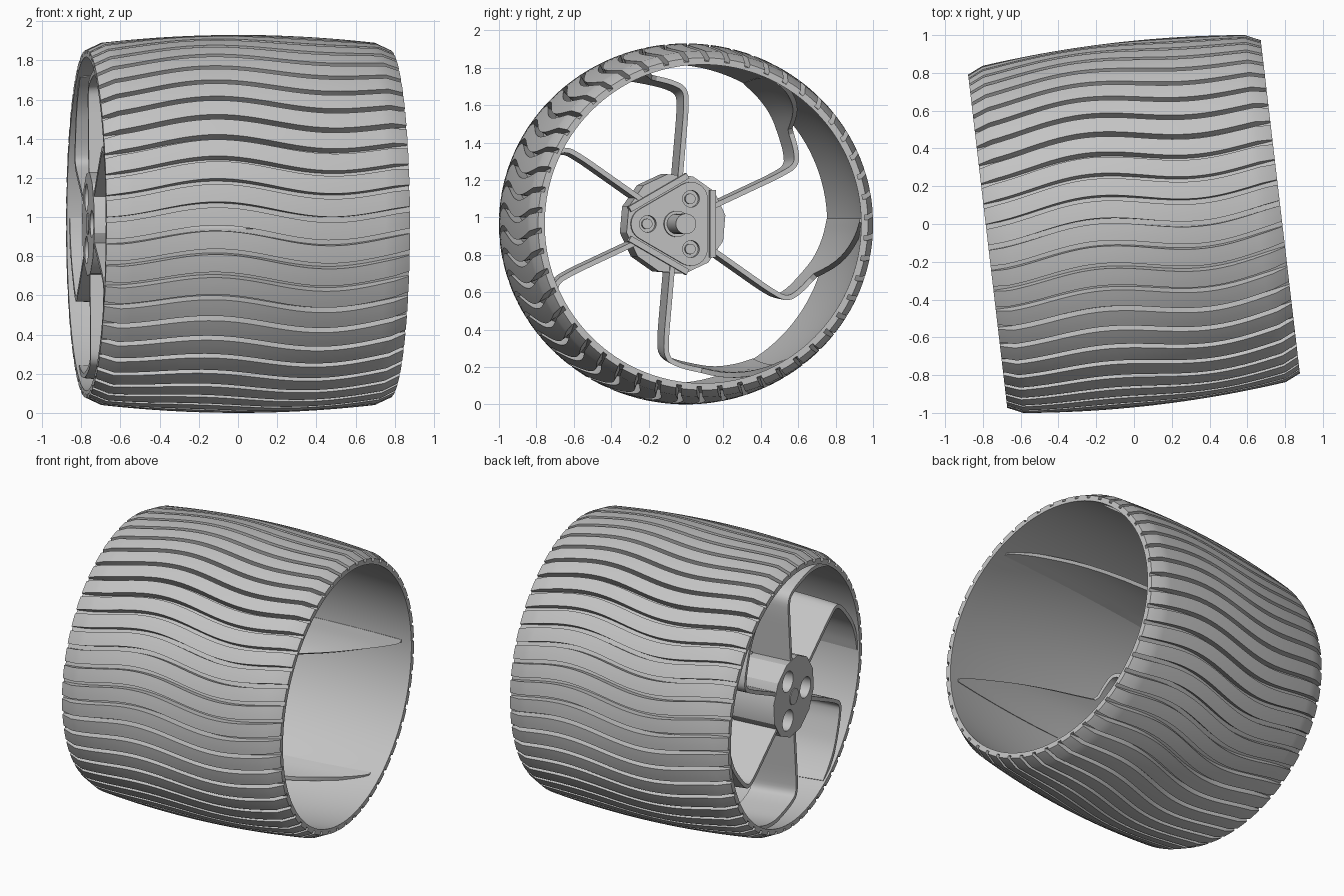
import bpy, bmesh
from math import sin, cos, pi, radians, hypot
from mathutils import Matrix, Vector

cube = bpy.data.objects.get("Cube")
if cube:
    bpy.data.objects.remove(cube, do_unlink=True)

HALF = 0.78       # half width of the wheel
LUGS = 50
SPOKES = 6
PLACE = Matrix.Translation((0, 0, 0.965)) @ Matrix.Rotation(radians(6.7), 4, 'Z')

grey = bpy.data.materials.new("plain grey")
grey.use_nodes = True
grey.diffuse_color = (0.55, 0.55, 0.55, 1)
for node in grey.node_tree.nodes:
    if node.type == 'BSDF_PRINCIPLED':
        node.inputs["Base Color"].default_value = grey.diffuse_color


def polar(s, r, a):
    """Point at s along the axle, radius r and angle a around it."""
    return Vector((s, r * cos(a), r * sin(a)))


def add_loft(bm, rings, wrap=False):
    """Skin closed rings of points; cap the ends or wrap round."""
    rows = [[bm.verts.new(p) for p in ring] for ring in rings]
    n = len(rows[0])
    pairs = list(zip(rows, rows[1:]))
    if wrap:
        pairs.append((rows[-1], rows[0]))
    for a, b in pairs:
        for i in range(n):
            j = (i + 1) % n
            bm.faces.new((a[i], a[j], b[j], b[i]))
    if not wrap:
        bm.faces.new(rows[0])
        bm.faces.new(rows[-1])


def shade(mesh):
    mesh.shade_smooth()
    mesh.set_sharp_from_angle(angle=radians(30))


def finish(name, bm):
    bmesh.ops.recalc_face_normals(bm, faces=bm.faces[:])
    mesh = bpy.data.meshes.new(name)
    bm.to_mesh(mesh)
    bm.free()
    mesh.transform(PLACE)
    mesh.materials.append(grey)
    shade(mesh)
    obj = bpy.data.objects.new(name, mesh)
    bpy.context.scene.collection.objects.link(obj)
    return obj


def add_cylinder(bm, s0, s1, r, sides=32, y=0, z=0, turn=0):
    add_loft(bm, [[polar(s, r, turn + 2 * pi * i / sides) + Vector((0, y, z))
                   for i in range(sides)] for s in (s0, s1)])


# Barrel profile of the rim, and the crown of the tread
def rim_radius(s):
    return 0.87 + 0.04 * (1 - (s / HALF) ** 2)


def tread_radius(s):
    if abs(s) > 0.7:
        return 0.925 - 0.037 * (abs(s) - 0.7) / (HALF - 0.7)
    return 0.925 + 0.04 * (1 - (s / 0.7) ** 2)


# Rim: thin barrel shell
WALL = 0.018
steps = [-HALF + 2 * HALF * i / 16 for i in range(17)]
bm = bmesh.new()
rings = []
for k in range(120):
    a = 2 * pi * k / 120
    rings.append([polar(s, rim_radius(s), a) for s in steps] +
                 [polar(s, rim_radius(s) - WALL, a) for s in reversed(steps)])
add_loft(bm, rings, wrap=True)
finish("rim", bm)

# Tread: wavy lugs running across the rim
stations = [-HALF] + [-0.7 + 1.4 * i / 28 for i in range(29)] + [HALF]
pitch = 2 * pi / LUGS
half_lug = (pitch - 0.03) / 2
bm = bmesh.new()
for k in range(LUGS):
    rings = []
    for s in stations:
        mid = k * pitch - 0.04 * cos(2 * pi * (s + 0.22) / 1.18)
        angles = [mid + half_lug * t for t in (-1, -0.33, 0.33, 1)]
        low = rim_radius(s) - 0.008
        rings.append([polar(s, tread_radius(s), a) for a in angles] +
                     [polar(s, low, a) for a in reversed(angles)])
    add_loft(bm, rings)
finish("tread_lugs", bm)


# Spokes: deep strips that bend round and melt into the rim
def soften(points, rounds=2):
    for _ in range(rounds):
        out = [points[0]]
        for p, q in zip(points, points[1:]):
            out += [p.lerp(q, 0.25), p.lerp(q, 0.75)]
        points = out + [points[-1]]
    return points


path = soften([Vector(p) for p in (
    (0.22, 0), (0.45, 0), (0.6, 0), (0.7, 0.01), (0.73, 0.08), (0.745, 0.18),
    (0.755, 0.3), (0.73, 0.42), (0.69, 0.515))])
START = -0.765
DEPTH_STEPS = 8


def spoke_ring(i, turn):
    p = path[i]
    along = (path[min(i + 1, len(path) - 1)] - path[max(i - 1, 0)]).normalized()
    side = Vector((-along.y, along.x)) * 0.013
    depth = 0.32 + 1.15 * min(1, max(0, (hypot(p.x, p.y) - 0.77) / 0.085))
    ring = []
    for sign in (1, -1):
        q = p + side * sign
        edge = []
        for j in range(DEPTH_STEPS + 1):
            s = START + depth * j / DEPTH_STEPS
            grow = (rim_radius(s) - WALL) / (rim_radius(START) - WALL)
            edge.append(Vector((s, (q.x * cos(turn) - q.y * sin(turn)) * grow,
                                (q.x * sin(turn) + q.y * cos(turn)) * grow)))
        ring += edge if sign > 0 else edge[::-1]
    return ring


bm = bmesh.new()
for k in range(SPOKES):
    turn = radians(25) + 2 * pi * k / SPOKES
    add_loft(bm, [spoke_ring(i, turn) for i in range(len(path))])
finish("spokes", bm)

# Hub body and the raised mounting plate on its inner side
CORNERS = [radians(a) for a in (60, 180, 300)]
BOLT_RADIUS = 0.155
bm = bmesh.new()
add_cylinder(bm, -0.77, -0.46, 0.27, sides=12, turn=radians(10))
hub = finish("hub", bm)

outline = []
for c in CORNERS:
    centre = polar(0, BOLT_RADIUS, c)
    outline += [centre + polar(0, 0.09, c + radians(t)) for t in range(-60, 61, 15)]
bm = bmesh.new()
add_loft(bm, [[p + Vector((s, 0, 0)) for p in outline] for s in (-0.48, -0.43)])
plate = finish("mounting_plate", bm)

# Ribs along the three sides of the plate
bm = bmesh.new()
for c in CORNERS:
    out, side = polar(0, 1, c + pi), polar(0, 1, c - pi / 2)
    rect = [out * d + side * w for d, w in
            ((0.178, -0.18), (0.21, -0.18), (0.21, 0.18), (0.178, 0.18))]
    add_loft(bm, [[p + Vector((s, 0, 0)) for p in rect] for s in (-0.5, -0.41)])
finish("plate_ribs", bm)

# Bolt holes: wide pockets outside, narrow ones inside
bm = bmesh.new()
for c in CORNERS:
    p = polar(0, BOLT_RADIUS, c)
    add_cylinder(bm, -0.85, -0.56, 0.07, y=p.y, z=p.z)
    add_cylinder(bm, -0.49, -0.38, 0.045, y=p.y, z=p.z)
cutter = finish("hole_cutter", bm)
cutter.hide_render = True
for obj in (hub, plate):
    mod = obj.modifiers.new("holes", 'BOOLEAN')
    mod.operation = 'DIFFERENCE'
    mod.solver = 'EXACT'
    mod.object = cutter
    bpy.context.view_layer.objects.active = obj
    bpy.ops.object.modifier_apply(modifier=mod.name)
    shade(obj.data)
bpy.data.objects.remove(cutter, do_unlink=True)

# Bolt ends inside the narrow holes
bm = bmesh.new()
for c in CORNERS:
    p = polar(0, BOLT_RADIUS, c)
    add_cylinder(bm, -0.495, -0.455, 0.028, sides=20, y=p.y, z=p.z)
finish("bolt_ends", bm)

# Axle pin with a collar at its root
bm = bmesh.new()
add_cylinder(bm, -0.775, 0.0, 0.055)
add_cylinder(bm, -0.45, -0.4, 0.07)
finish("axle_pin", bm)
